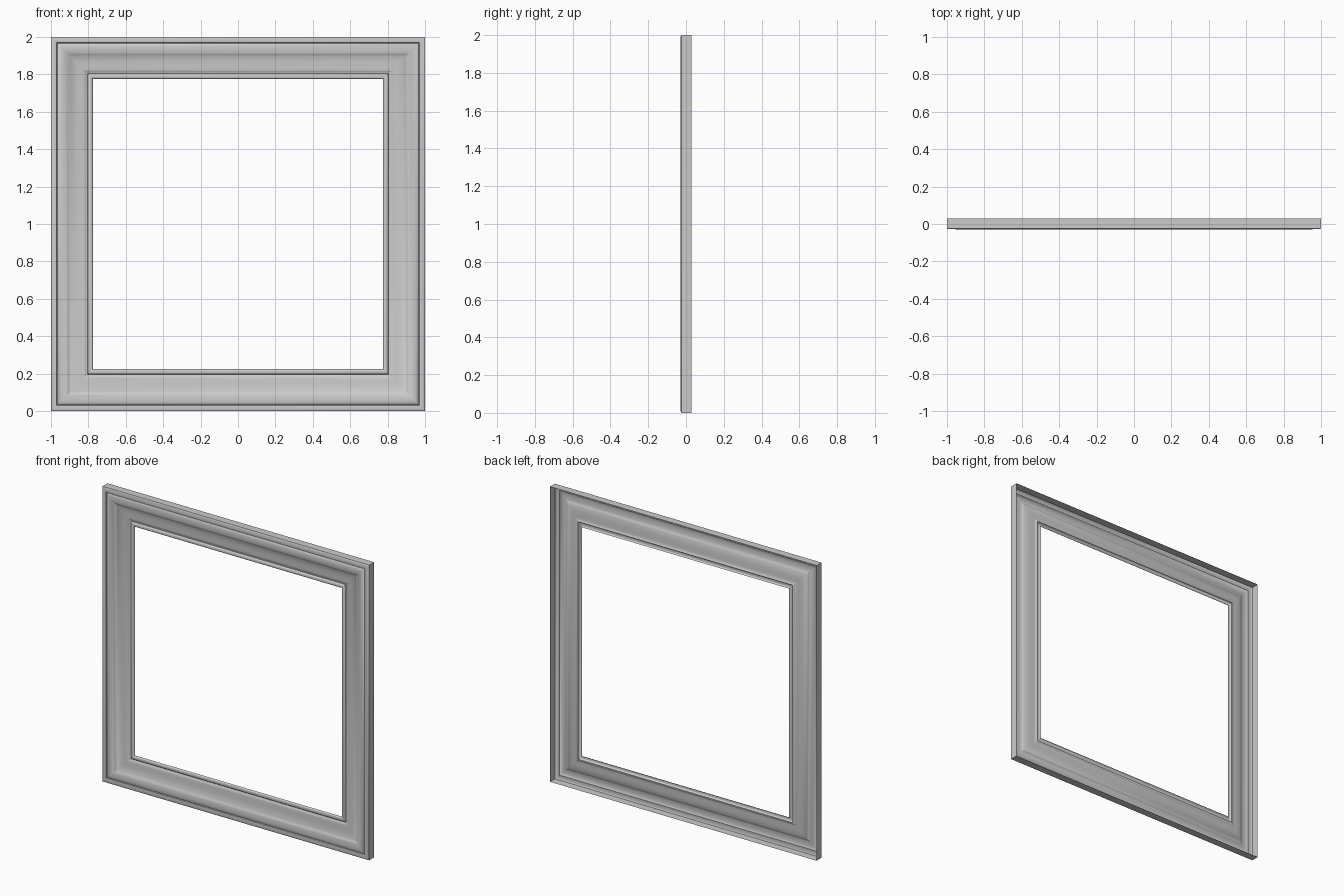
import bpy
import bmesh

if "Cube" in bpy.data.objects:
    bpy.data.objects.remove(bpy.data.objects["Cube"])

# Moulding cross-section: (distance in from the outer edge, depth y), open at the back
PROFILE = [
    (0.000, 0.030), (0.000, -0.023), (0.003, -0.026), (0.008, -0.028),   # outer wall
    (0.026, -0.028), (0.030, -0.026), (0.032, -0.022), (0.036, -0.022),  # flat lip, groove
    (0.040, -0.026), (0.048, -0.029), (0.058, -0.030), (0.070, -0.029),  # round crest
    (0.082, -0.026), (0.094, -0.020), (0.106, -0.014), (0.118, -0.009),  # ogee slope
    (0.132, -0.006), (0.150, -0.004), (0.168, -0.003), (0.178, -0.001),
    (0.186, 0.003), (0.192, 0.006), (0.196, 0.006),                      # inner groove
    (0.198, 0.000), (0.203, -0.004), (0.210, -0.005), (0.217, -0.004),   # sight-edge bead
    (0.222, 0.000), (0.225, 0.006),
]
CORNERS = [(-1, -1), (1, -1), (1, 1), (-1, 1)]


def mitred_frame(name, profile, half=1.0):
    """Sweep the profile around a square with mitred corners."""
    bm = bmesh.new()
    rings = [[bm.verts.new((sx * (half - d), y, half + sz * (half - d)))
              for sx, sz in CORNERS] for d, y in profile]
    for a, b in zip(rings, rings[1:]):
        for i in range(4):
            j = (i + 1) % 4
            bm.faces.new((a[i], a[j], b[j], b[i]))
    mesh = bpy.data.meshes.new(name)
    bm.to_mesh(mesh)
    bm.free()
    obj = bpy.data.objects.new(name, mesh)
    bpy.context.collection.objects.link(obj)
    return obj


# Picture frame moulding
frame = mitred_frame("frame_moulding", PROFILE)
bpy.context.view_layer.objects.active = frame
frame.select_set(True)
bpy.ops.object.shade_smooth_by_angle(angle=0.6)
